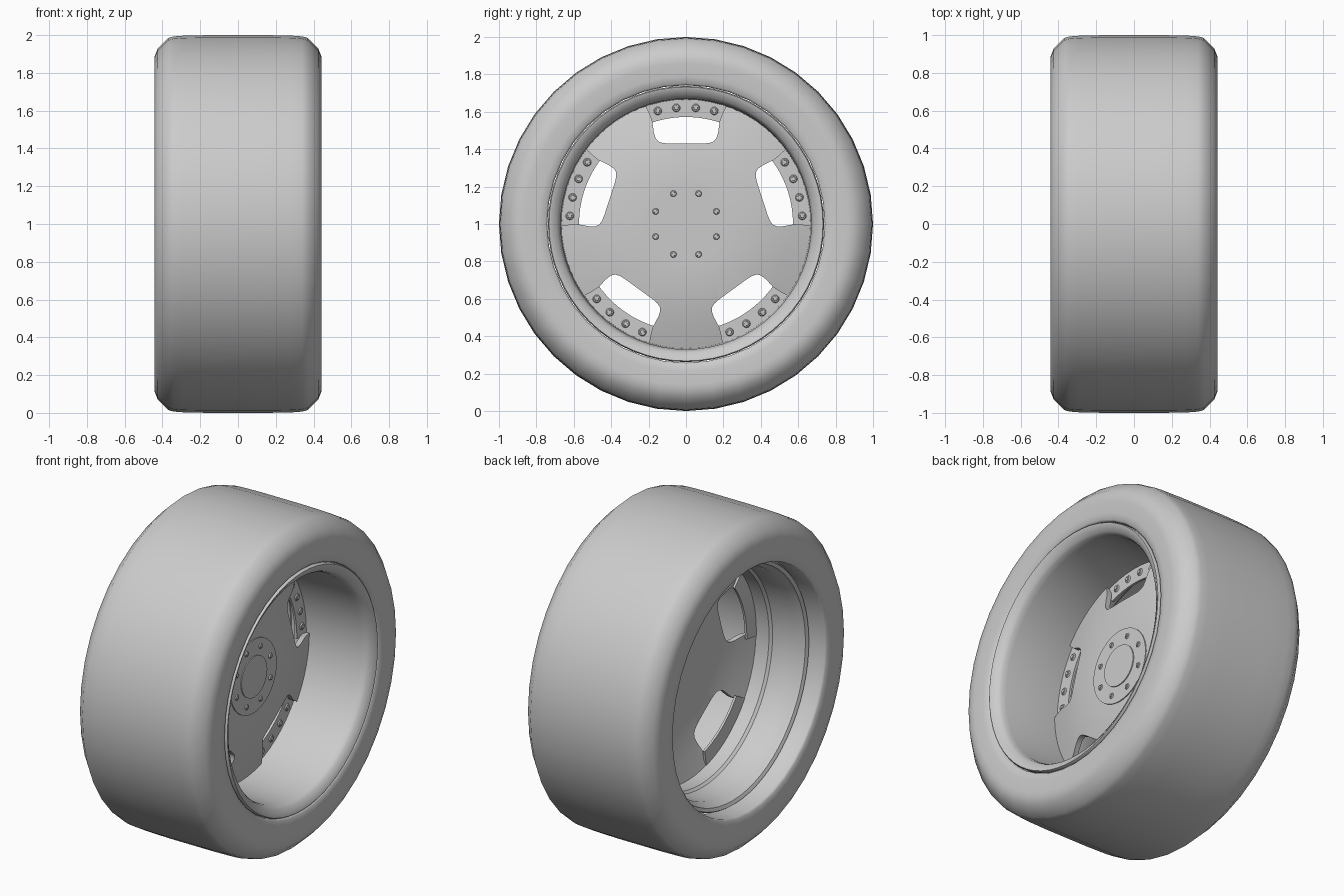
import bpy, bmesh, math
from mathutils import Matrix, Vector

if "Cube" in bpy.data.objects:
    bpy.data.objects.remove(bpy.data.objects["Cube"])

AXLE = Vector((0, 0, 1))          # wheel spins about the x axis at this height
WINDOWS = [math.radians(90 + 72 * i) for i in range(5)]


def polar(x, r, a):
    return AXLE + Vector((x, r * math.cos(a), r * math.sin(a)))


def finish(name, bm, smooth=35):
    bmesh.ops.remove_doubles(bm, verts=bm.verts, dist=1e-5)
    bmesh.ops.recalc_face_normals(bm, faces=bm.faces)
    mesh = bpy.data.meshes.new(name)
    bm.to_mesh(mesh)
    bm.free()
    ob = bpy.data.objects.new(name, mesh)
    bpy.context.collection.objects.link(ob)
    if smooth:
        shade(ob, smooth)
    return ob


def activate(ob):
    bpy.ops.object.select_all(action='DESELECT')
    ob.select_set(True)
    bpy.context.view_layer.objects.active = ob


def shade(ob, angle):
    activate(ob)
    bpy.ops.object.shade_smooth_by_angle(angle=math.radians(angle))


def lathe(name, profile, segs, closed=False, smooth=35):
    """Revolve (x, radius) points about the axle."""
    bm = bmesh.new()
    rings = []
    for x, r in profile:
        if r == 0:
            rings.append([bm.verts.new(polar(x, 0, 0))] * segs)
        else:
            rings.append([bm.verts.new(polar(x, r, 2 * math.pi * i / segs))
                          for i in range(segs)])
    pairs = list(zip(rings, rings[1:]))
    if closed:
        pairs.append((rings[-1], rings[0]))
    for a, b in pairs:
        for i in range(segs):
            j = (i + 1) % segs
            quad = list(dict.fromkeys((a[i], a[j], b[j], b[i])))
            bm.faces.new(quad)
    return finish(name, bm, smooth)


def prism(bm, pts, x0, x1):
    """Extrude a list of (y, z) points about the axle between two x planes."""
    a = [bm.verts.new((x0, y, z + 1)) for y, z in pts]
    b = [bm.verts.new((x1, y, z + 1)) for y, z in pts]
    bm.faces.new(a)
    bm.faces.new(b[::-1])
    n = len(pts)
    for i in range(n):
        j = (i + 1) % n
        bm.faces.new((a[i], b[i], b[j], a[j]))


def bolts(name, spots, x, radius, height):
    """Small tapered heads facing +x at (radius, angle) spots."""
    bm = bmesh.new()
    for r, a in spots:
        for k, h in ((1.0, height), (0.6, height * 1.8)):
            m = Matrix.Translation(polar(x + h / 2, r, a)) @ Matrix.Rotation(math.pi / 2, 4, 'Y')
            bmesh.ops.create_cone(bm, cap_ends=True, segments=12, radius1=radius * k,
                                  radius2=radius * k * 0.8, depth=h, matrix=m)
    return finish(name, bm)


# Tyre: slick tread, rounded shoulders, flat sidewalls, beads turned inwards
half = [(0.30, 0.742), (0.425, 0.742), (0.435, 0.752), (0.44, 0.79), (0.442, 0.86),
        (0.441, 0.89), (0.425, 0.93), (0.37, 0.985), (0.34, 0.993), (0.29, 0.997)]
tread = [(0.15, 1.0), (0, 1.0), (-0.15, 1.0)]
lathe("tyre", half + tread + [(-x, r) for x, r in reversed(half)], 40, smooth=60)

# Rim: sloped front lip, deep barrel, stepped recessed rear and hidden outer skin
rim = [(0.35, 0.737), (0.43, 0.738), (0.44, 0.732), (0.438, 0.722), (0.415, 0.687),
       (0.40, 0.678), (0.37, 0.67), (0.0, 0.665), (-0.10, 0.665), (-0.115, 0.678),
       (-0.27, 0.68), (-0.30, 0.70), (-0.32, 0.705), (-0.33, 0.725), (-0.32, 0.732),
       (-0.29, 0.725), (0.33, 0.715)]
lathe("rim", rim, 64, closed=True)

# Domed wheel centre with five windows
front = [(0.10, 0), (0.10, 0.24), (0.094, 0.34), (0.08, 0.44), (0.055, 0.55), (0.02, 0.667)]
centre = lathe("wheel_centre", front + [(x - 0.032, r) for x, r in reversed(front)], 80,
               smooth=None)

side = [(0.235, 0.71), (0.222, 0.645), (0.195, 0.59), (0.18, 0.55), (0.172, 0.49),
        (0.163, 0.459), (0.148, 0.441), (0.125, 0.433), (0.09, 0.43)]
outline = side + [(-t, r) for t, r in reversed(side)]
bm = bmesh.new()
for a in WINDOWS:
    c, s = math.cos(a), math.sin(a)
    prism(bm, [(r * c + t * s, r * s - t * c) for t, r in outline], -0.3, 0.3)
cutter = finish("window_cutter", bm, None)
cutter.hide_render = True
cut = centre.modifiers.new("windows", 'BOOLEAN')
cut.operation = 'DIFFERENCE'
cut.solver = 'EXACT'
cut.object = cutter
activate(centre)
bpy.ops.object.modifier_apply(modifier=cut.name)
bpy.data.objects.remove(cutter)
shade(centre, 35)

# Recessed curved strips across the outer part of each window
bm = bmesh.new()
for a in WINDOWS:
    inner = [(0.572, -19.5 + 39 * i / 12) for i in range(13)]
    outer = [(0.667, 20.5 - 41 * i / 12) for i in range(13)]
    prism(bm, [(r * math.cos(a + math.radians(d)), r * math.sin(a + math.radians(d)))
               for r, d in inner + outer], -0.014, 0.0)
finish("window_strips", bm)
bolts("strip_bolts", [(0.623, a + math.radians(d)) for a in WINDOWS for d in (-14, -4.8, 4.8, 14)],
      0.0, 0.022, 0.006)

# Hub plate, centre cap and wheel bolts
lathe("hub_plate", [(0.09, 0.226), (0.106, 0.226), (0.106, 0)], 48)
lathe("centre_cap", [(0.09, 0.125), (0.112, 0.125), (0.112, 0)], 48)
bolts("wheel_bolts", [(0.176, math.radians(22.5 + 45 * i)) for i in range(8)], 0.106, 0.017, 0.006)
